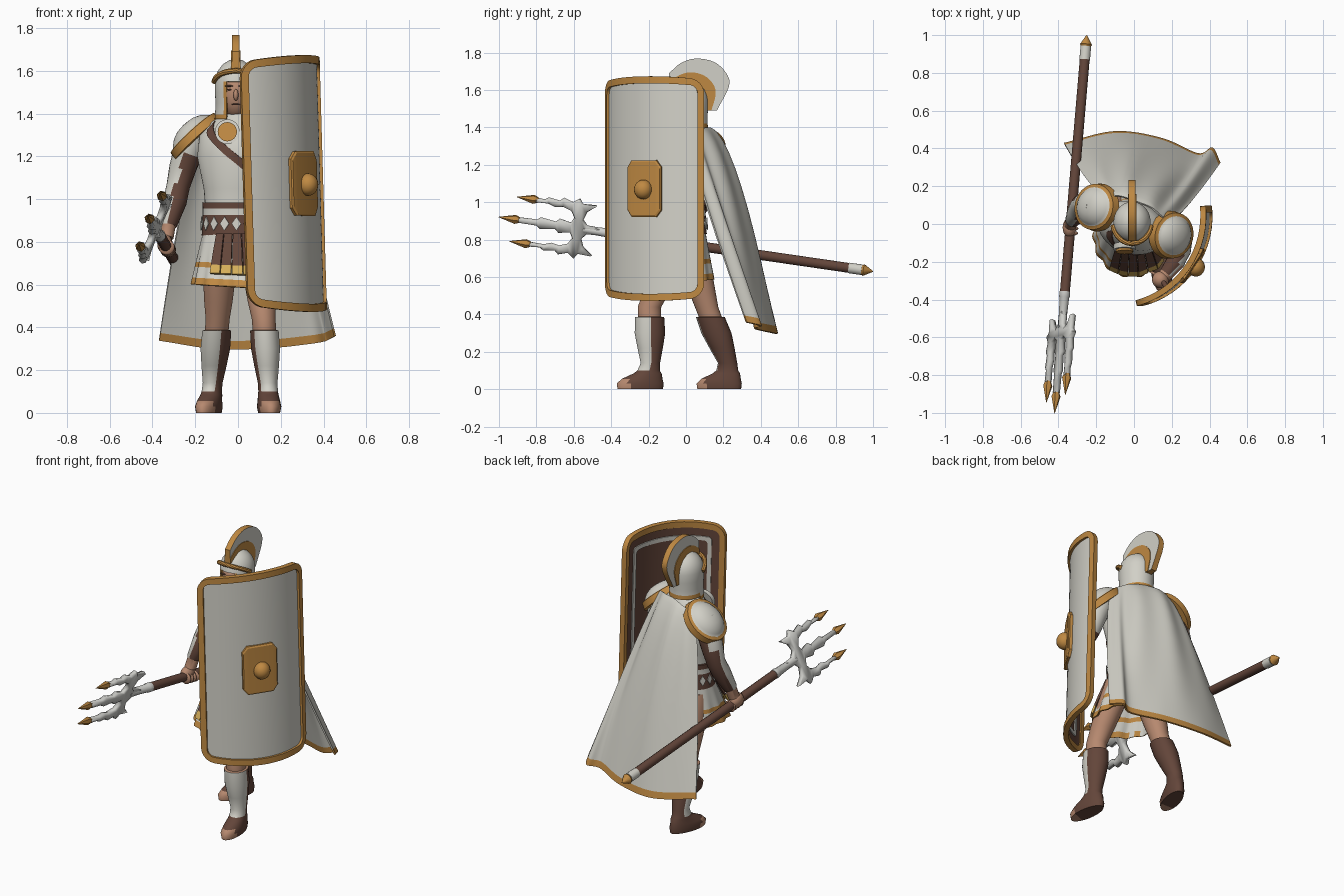
import bpy, bmesh, math
from mathutils import Vector as V, Matrix

if "Cube" in bpy.data.objects:
    bpy.data.objects.remove(bpy.data.objects["Cube"])
pi, sin, cos = math.pi, math.sin, math.cos
def material(name, *c):
    m = bpy.data.materials.new(name)
    m.diffuse_color = (*c, 1)
    m.use_nodes = True
    m.node_tree.nodes["Principled BSDF"].inputs["Base Color"].default_value = m.diffuse_color
    return m
WHITE = material("white armour", .64, .63, .57)
GOLD = material("gold trim", .52, .25, .055)
BROWN = material("brown leather", .125, .06, .042)
SKIN = material("skin", .47, .25, .16)
STEEL = material("steel", .62, .62, .59)
BRIGHT = material("bright gold", .66, .42, .10)
def finish(bm, name, mats, rule=None, thick=0, ang=40):
    """rule(centre, normal) gives a material number per face"""
    bmesh.ops.remove_doubles(bm, verts=bm.verts, dist=1e-5)
    bmesh.ops.recalc_face_normals(bm, faces=bm.faces)
    if thick:
        bmesh.ops.solidify(bm, geom=bm.faces[:], thickness=thick)
        bmesh.ops.recalc_face_normals(bm, faces=bm.faces)
    bm.normal_update()
    for f in bm.faces:
        f.smooth = True
        f.material_index = rule(f.calc_center_median(), f.normal) if rule else 0
    for e in bm.edges:
        e.smooth = e.calc_face_angle(0) < math.radians(ang)
    me = bpy.data.meshes.new(name)
    bm.to_mesh(me)
    bm.free()
    for m in mats:
        me.materials.append(m)
    bpy.context.collection.objects.link(bpy.data.objects.new(name, me))
def loft(name, loops, mats, rule=None, closed=True, caps=True, skip=None, **kw):
    bm = bmesh.new()
    rows = [[bm.verts.new(p) for p in l] for l in loops]
    n = len(rows[0])
    for a, b in zip(rows, rows[1:]):
        for i in range(n if closed else n - 1):
            f = bm.faces.new((a[i], a[(i + 1) % n], b[(i + 1) % n], b[i]))
            if skip and skip(f.calc_center_median()):
                bm.faces.remove(f)
    if caps and closed:
        bmesh.ops.triangulate(bm, faces=[bm.faces.new(rows[0]), bm.faces.new(rows[-1])])
    finish(bm, name, mats, rule, **kw)
def ring(c, u, v, n=24):
    return [V(c) + V(u) * cos(2*pi*i/n) + V(v) * sin(2*pi*i/n) for i in range(n)]
def limb(name, pts, mats, rule=None, n=16):
    """round tube through (x, y, z, radius) points"""
    loops = []
    for i, p in enumerate(pts):
        t = (V(pts[min(i+1, len(pts)-1)][:3]) - V(pts[max(i-1, 0)][:3])).normalized()
        u = t.cross(V((1, .3, .2))).normalized()
        loops.append(ring(p[:3], u * p[3], t.cross(u) * p[3], n))
    loft(name, loops, mats, rule)
def ball(name, c, r, mat):
    bm = bmesh.new()
    bmesh.ops.create_uvsphere(bm, u_segments=20, v_segments=12, radius=1, matrix=Matrix.Translation(c) @ Matrix.Diagonal((*r, 1)))
    finish(bm, name, [mat])
def lerp_table(tab, x):
    a, b = next(((a, b) for a, b in zip(tab, tab[1:]) if x <= b[0]), tab[-2:])
    return [p + (q - p) * (x - a[0]) / (b[0] - a[0]) for p, q in zip(a, b)]
def spline(pts, k):
    P = [V(p) for p in pts]
    P = [2*P[0] - P[1]] + P + [2*P[-1] - P[-2]]
    return [.5 * (2*b + (c-a)*t + (2*a-5*b+4*c-d)*t*t + (3*b-a-3*c+d)*t**3)
            for a, b, c, d in zip(P, P[1:], P[2:], P[3:]) for t in [j / k for j in range(k)]] + [P[-2]]
# Legs with boots, greaves and bare toes: rows are height, forward shift, half width, half depth
def leg(name, s, ank, knee, hip, yaw, side_k):
    f = V((s * sin(yaw), -cos(yaw), 0))
    side = V((-f.y, f.x, 0))
    loops = []
    for z, off, rx, ry in [(0, .055, .05, .122), (.03, .055, .056, .126), (.055, .045, .052, .11), (.085, .015, .048, .075),
                           (.1, .01, .046, .06), (.14, 0, .046, .052), (.22, 0, .058, .068), (.3, 0, .068, .082), (.385, 0, .067, .078),
                           (.388, 0, .055, .062), (.44, 0, .056, .063), (.52, 0, .066, .072), (.64, 0, .076, .086), (.8, 0, .08, .09)]:
        _, x, y = lerp_table([(0, *ank), (.12, *ank), (.44, *knee), (.82, *hip)], z)
        loops.append(ring(V((x, y, z)) + f * off, side * rx, f * ry, 28))
    def rule(c, n):
        if c.z > .386 or (c.z < .06 and (c - V((*ank, 0))).dot(f) > .12):
            return 2
        return int(c.z > .1 and n.dot(V((s * side_k, -.85, 0))) > .3)
    loft(name, loops, [BROWN, WHITE, SKIN], rule, ang=55)
leg("front_leg", 1, (.14, -.19), (.12, -.195), (.08, -.02), .1, .4)
leg("rear_leg", -1, (-.12, .23), (-.095, .11), (-.08, .0), .3, .9)
# Torso cuirass, twisted with the left shoulder forward
TORSO = [(.78, -.01, -.02, .15, .122, -.05), (.95, -.01, -.02, .143, .112, -.1), (1.05, -.01, -.02, .152, .118, -.2),
         (1.2, -.01, -.02, .185, .138, -.3), (1.3, -.005, -.01, .18, .125, -.35), (1.36, 0, 0, .13, .095, -.35), (1.4, 0, 0, .06, .06, 0)]
def surf(a, z, off=0):
    _, x, y, rx, ry, r = lerp_table(TORSO, z)
    px, py = (rx + off) * cos(a - r), (ry + off) * sin(a - r)
    return V((x + px * cos(r) - py * sin(r), y + px * sin(r) + py * cos(r), z))
def band(name, zs, off, mats, rule=None):
    loft(name, [[surf(2*pi*i/40, z, off) for i in range(40)] for z in zs], mats, rule)
band("cuirass", [r[0] for r in TORSO] + [1.405], 0, [WHITE])
band("belt", [.83, .925, .955, .985], .012, [BROWN, WHITE], lambda c, n: int(.926 < c.z < .954 and abs(n.z) < .5))
for i in range(18):  # belt diamonds
    p = [surf(2*pi*(i + .5)/18 + da, .885 + dz, .016) for da, dz in ((0, .033), (-.14, 0), (.14, 0), (0, -.033))]
    loft("belt_diamond", [p[:2], p[2:]], [WHITE], closed=False, thick=.004)
loft("chest_strap", [[surf(3.55 + 2.3*i/24, 1.345 - .33*i/24 + dz, .006) for i in range(25)] for dz in (-.022, .022)], [BROWN], closed=False, thick=.006)
for nm, r, y0, m in (("medallion_ring", .058, .008, WHITE), ("medallion", .045, .02, GOLD)):
    c = surf(4.42, 1.315) + V((-.015, -y0, 0))
    loft(nm, [ring(c + V((0, d, 0)), V((r, 0, 0)), V((0, .25 * r, r))) for d in (.02, -.008)], [m])
# Tunic skirt with gold bands, and hanging strips
def skirt(a, z, off=0):
    t = (.84 - z) / .25
    k = off + t * .007 * cos(14 * a)
    return V((-.01 + (.155 + .05*t + k) * cos(a), -.02 - .045*t + (.125 + .09*t + k) * sin(a), z - .012 * t * cos(a)))
loft("tunic_skirt", [[skirt(2*pi*i/84, z) for i in range(84)] for z in (.85, .77, .7, .675, .622, .59)], [WHITE, GOLD],
     lambda c, n: int(c.z < .62 - .012 * n.x or .678 < c.z + .008 * n.x < .697), caps=False, thick=.008)
for i in range(6):
    a = 1.5*pi - .46 + .245 * i
    loft("skirt_strip", [[skirt(a + da, z, o) for da in (-.112, .112)] for z, o in ((.84, .015), (.75, .025), (.69, .03), (.65, .032))],
         [BROWN, BRIGHT], lambda c, n: int(c.z < .688), closed=False, thick=.012)
# Neck, head and face
limb("neck", [(0, .01, 1.34, .06), (-.005, 0, 1.46, .055)], [SKIN])
ball("head", (-.01, -.01, 1.49), (.077, .09, .115), SKIN)
ball("nose", (-.01, -.102, 1.487), (.012, .018, .027), SKIN)
for nm, x, z, w in (("mouth", 0, 1.443, .02), ("eye", .03, 1.512, .011), ("eye", -.03, 1.512, .011), ("eyebrow", .031, 1.529, .02), ("eyebrow", -.031, 1.529, .02)):
    ball(nm, (x - .01, -.09, z), (w, .007, .004), BROWN)
# Helmet with open face, brow and crest
def phi(c):
    return abs(math.atan2(c.x + .01, .01 - c.y))
hel = [(1.655, .004), (1.65, .03), (1.63, .062), (1.60, .084), (1.575, .093), (1.55, .098), (1.5, .098), (1.45, .095), (1.42, .096), (1.395, .098), (1.375, .099)]
loft("helmet", [ring((-.01, .01, z), (r, 0, 0), (0, r * 1.1, 0), 40) for z, r in hel], [WHITE, GOLD],
     lambda c, n: int((c.z < 1.56 and phi(c) < .65) or c.z < 1.388 or (phi(c) > 1.6 and c.z < 1.42)),
     caps=False, thick=.008, skip=lambda c: (c.z < 1.55 and phi(c) < .5) or (c.z < 1.40 and phi(c) > 1.5))
limb("helmet_brow", [(-.01 + .103 * sin(p), .01 - .114 * cos(p), 1.6 - .026 * p * p, .013) for p in [-1.4 + .14*i for i in range(21)]], [GOLD], n=8)
inner = spline([(-.09, 1.61), (-.04, 1.64), (.01, 1.65), (.06, 1.635), (.1, 1.6), (.115, 1.55), (.118, 1.49)], 4)
outer = spline([(-.09, 1.69), (-.03, 1.742), (.05, 1.768), (.15, 1.75), (.215, 1.69), (.23, 1.62), (.165, 1.49)], 4)
def crest(name, f0, f1, w, rule=None):
    pairs = [(p.lerp(q, f0), p.lerp(q, f1)) for p, q in zip(inner, outer)]
    loft(name, [[(x - .01, c.x, c.y) for x, c in ((-w, a), (w, a), (w, b), (-w, b))] for a, b in pairs], [GOLD, WHITE], rule)
crest("crest_plume", 0, 1, .018, lambda c, n: int(abs(n.x) > .5))
crest("crest_base", -.05, .38, .022)
# Shoulder guards
for nm, s, c in (("right_shoulder_guard", -1, V((-.205, .09, 1.30))), ("left_shoulder_guard", 1, V((.205, -.06, 1.30)))):
    ax = V((s * .67, .1 * -s, .73)).normalized()
    u = ax.cross(V((0, 1, 0))).normalized()
    prof = [(-.028, .125), (-.028, .145), (.012, .138), (.017, .118), (.03, .107), (.048, .085), (.062, .052), (.067, .018)]
    loft(nm, [ring(c + ax * h, u * r, ax.cross(u) * r * .88, 32) for h, r in prof], [GOLD, WHITE], lambda p, n: int((p - c).dot(ax) > .0175))
# Arms and hands
limb("right_arm", [(-.19, .085, 1.32, .07), (-.235, .10, 1.22, .07), (-.26, .105, 1.14, .063), (-.28, .10, 1.06, .055), (-.295, .07, .99, .056),
                   (-.325, .02, .88, .04), (-.326, .018, .875, .034), (-.335, 0, .82, .034)], [WHITE, BROWN, SKIN],
     lambda c, n: 2 if c.z < .877 else int(c.z < 1.19 and n.x * -.85 - n.y * .5 < .65), n=20)
limb("left_arm", [(.19, -.05, 1.32, .07), (.235, -.06, 1.2, .066), (.255, -.085, 1.1, .055), (.25, -.14, 1.06, .052), (.22, -.2, 1.06, .05),
                  (.17, -.265, 1.07, .038), (.15, -.285, 1.075, .033)], [WHITE, BROWN, SKIN],
     lambda c, n: 2 if c.y < -.25 else int(c.y < -.08 and n.x < .3), n=20)
ball("left_hand", (.14, -.295, 1.075), (.045, .045, .05), SKIN)
# Trident along one axis: s is the distance toward the front, w the sideways offset
butt = V((-.25, 1, .63))
d = (V((-.42, -.995, .92)) - butt).normalized()
wv = (V((.38, .1, .92)) - d * d.dot(V((.38, .1, .92)))).normalized()
def tri(s, w=0, h=0):
    return butt + d * (s + 1) * 1.013 + wv * w + d.cross(wv) * h
def rod(name, pts, mat, w=0, n=12):
    limb(name, [(*tri(s, w), r) for s, r in pts], [mat], n=n)
rod("trident_shaft", [(-.92, .027), (.37, .027)], BROWN)
rod("trident_collar", [(.36, .029), (.385, .029), (.39, .026), (.55, .02)], STEEL)
rod("trident_end_ring", [(-.94, .029), (-.87, .029)], WHITE)
rod("trident_end_tip", [(-1, .002), (-.95, .032), (-.94, .026)], GOLD)
half = [(.46, .022), (.53, .026), (.555, .055), (.54, .10), (.49, .145), (.565, .145), (.585, .175), (.62, .148), (.67, .165), (.69, .145),
        (.75, .155), (.77, .14), (.83, .143), (.83, .117), (.75, .118), (.71, .103), (.67, .112), (.625, .095), (.605, .06), (.62, .028),
        (.68, .042), (.70, .022), (.78, .034), (.80, .018), (.90, .015)]
flat = [V(p) for p in half] + [V((s, -w)) for s, w in reversed(half)]
def shrunk(g):
    es = [(flat[i] - flat[i-1]).normalized() for i in range(len(flat))]
    ms = [a + b for a, b in zip(es, es[1:] + es[:1])]
    return [p + V((m.y, -m.x)).normalized() * g for p, m in zip(flat, ms)]
loft("trident_head", [[tri(p.x, p.y, h) for p in shrunk(g)] for g, h in ((.008, -.017), (0, 0), (.008, .017))], [STEEL], ang=75)
for w, s in ((0, 1.005), (.13, .92), (-.13, .935)):
    rod("trident_point", [(s - .115, .015), (s - .09, .025), (s, .001)], GOLD, w=w, n=6)
ball("right_hand", tri(.02) + V((-.005, .0, .012)), (.036, .052, .045), SKIN)
for i in range(4):
    ball("finger", tri(-.025 + .025 * i) + V((.006, 0, -.008)), (.037, .014, .036), SKIN)
# Curved shield: (u, z) on a cylinder wall, bowed at top and bottom
SC, SA, SR, W, H, RC = V((-.093, .042, 0)), math.radians(-34.5), .488, .349, .575, .075
def wall(u, z, r=SR):
    k = z / H
    return SC + V((r * cos(SA + u / SR) - .017 * k, r * sin(SA + u / SR), 1.073 + z + .025 * (1 - (u / W)**2) * k + .02 * u * k))
def outline(g):
    w, h, r = W - g, H - g, max(RC - g, .02)
    arcs = [[V((sx*(w-r) + r*cos(k*pi/2 + j*pi/12), sz*(h-r) + r*sin(k*pi/2 + j*pi/12))) for j in range(7)]
            for k, (sx, sz) in enumerate(((1, 1), (-1, 1), (-1, -1), (1, -1)))]
    return [p for a, b in zip(arcs, arcs[1:] + arcs[:1]) for p in a + [a[-1].lerp(b[0], j / 12) for j in range(1, 12)]]
def frame(name, g0, g1, r0, r1, mat):
    loft(name, [[wall(*p, r) for p in outline(g)] for g, r in ((g0, r0), (g0, r1), (g1, r1), (g1, r0), (g0, r0))], [mat], caps=False)
cols = []
for i in range(33):
    u = (W - .015) * sin(pi/2 * (i - 16) / 16)
    top = H - .012 - RC + math.sqrt(RC*RC - max(0, abs(u) - W + RC)**2)
    cols.append([wall(u, top * (j - 6) / 6, .478) for j in range(13)])
loft("shield_panel", cols, [WHITE, BROWN], lambda c, n: int(n.dot(V((c.x, c.y, 0)) - SC) < .1), closed=False, thick=.01)
frame("shield_rim", 0, .036, .461, .492, GOLD)
frame("shield_back_line", .085, .11, .462, .469, WHITE)
octagon = [(.107, .11), (.078, .145), (-.078, .145), (-.107, .11), (-.107, -.11), (-.078, -.145), (.078, -.145), (.107, -.11)]
loft("shield_plate", [[wall(u * k + .01, z * k, r) for u, z in octagon] for k, r in ((1, .475), (1, .494), (.94, .499))], [GOLD], ang=20)
ball("shield_boss", wall(.015, -.005, .5), (.048, .05, .052), GOLD)
limb("shield_grip", [(*wall(-.17, z, r), .014) for z, r in ((-.1, .47), (-.08, .435), (.08, .435), (.1, .47))], [BROWN], n=10)
# Cape: three cross curves from shoulders to hem, with a few soft folds
top = spline([(-.15, .14, 1.35), (-.08, .15, 1.385), (0, .125, 1.40), (.09, .09, 1.395), (.14, .05, 1.38), (.18, .02, 1.36)], 10)
mid = spline([(-.25, .23, 1.05), (-.11, .29, 1.08), (.03, .28, 1.08), (.17, .2, 1.08), (.24, .15, 1.07), (.28, .09, 1.05)], 10)
hem = spline([(-.37, .43, .34), (-.1, .492, .30), (.15, .455, .305), (.34, .375, .325), (.415, .405, .34), (.458, .325, .36)], 10)
edge = [(-1, .39)] + [(p.x, p.z + .05) for p in hem[::10]] + [(1, .41)]
def cape_point(t, i):
    a, b, c = top[i], mid[i], hem[i]
    fold = V((.3, 1, 0)) * .035 * t * (1 - t) * (sin(i * .5) + .6 * sin(i * .27 + 1))
    return a * (1-t)**2 + (2*b - (a + c) / 2) * 2*t*(1-t) + c * t*t + fold
loft("cape", [[cape_point(t, i) for i in range(len(top))] for t in (0, .05, .1, .2, .3, .4, .5, .6, .7, .8, .9, .98, 1)], [WHITE, GOLD],
     lambda c, n: int(c.z < lerp_table(edge, c.x)[1]), closed=False, thick=.01, ang=60)
